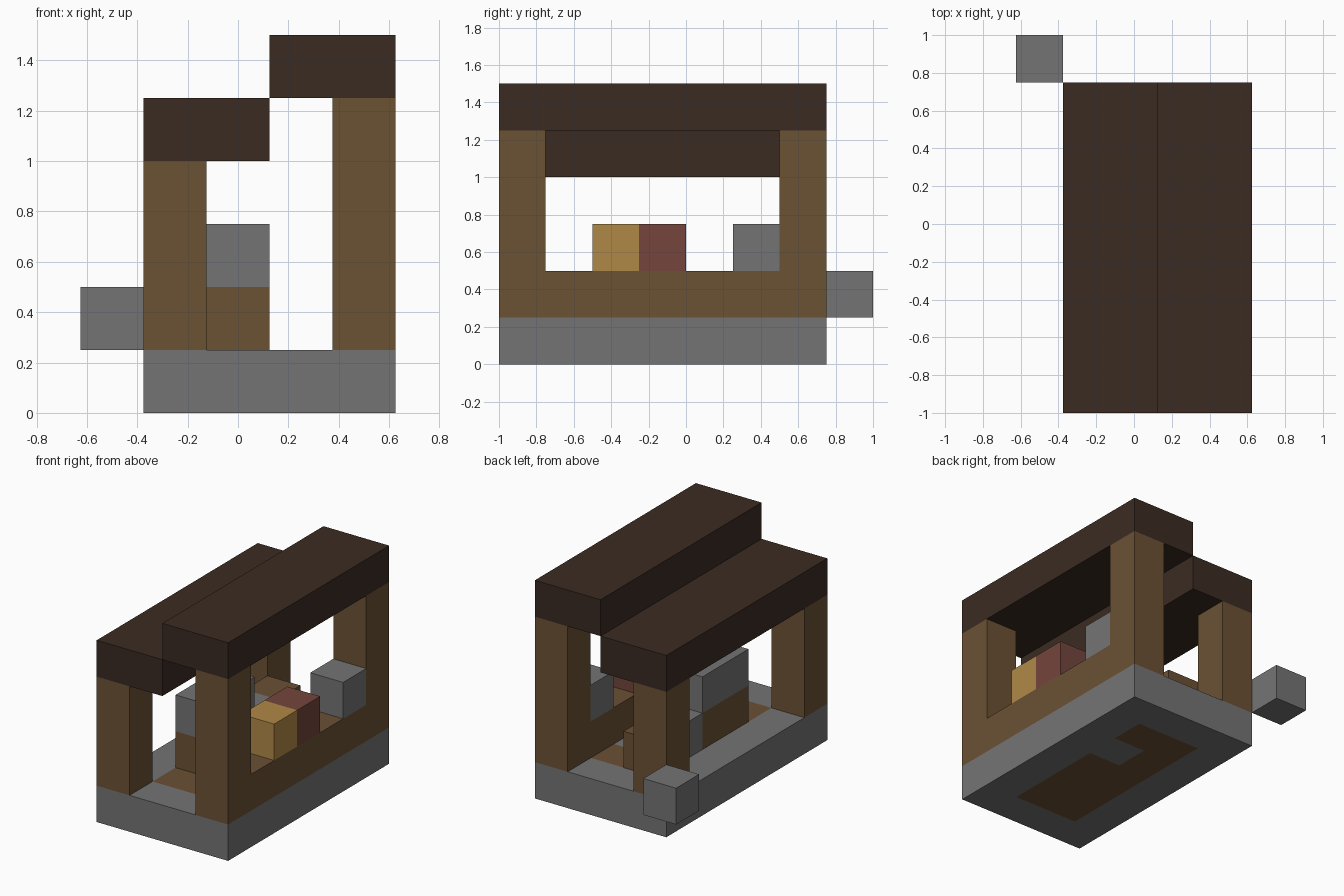
import bpy
import bmesh
from mathutils import Vector

cube = bpy.data.objects.get("Cube")
if cube:
    bpy.data.objects.remove(cube, do_unlink=True)

U = 0.25                            # one block
ORIGIN = Vector((-0.625, -1, 0))    # corner of the block grid


def material(name, rgb):
    mat = bpy.data.materials.new(name)
    mat.use_nodes = True
    mat.diffuse_color = (*rgb, 1)
    bsdf = next(n for n in mat.node_tree.nodes if n.type == 'BSDF_PRINCIPLED')
    bsdf.inputs["Base Color"].default_value = (*rgb, 1)
    bsdf.inputs["Roughness"].default_value = 0.9
    return mat


stone = material("stone grey", (0.175, 0.175, 0.175))
wood = material("wood brown", (0.147, 0.083, 0.034))
roofing = material("dark roof brown", (0.043, 0.024, 0.016))
straw = material("straw yellow", (0.434, 0.25, 0.062))
brick = material("brick red", (0.175, 0.06, 0.045))


def box(name, cell, size, *mats):
    """Box given by its first grid cell and its size in blocks."""
    bm = bmesh.new()
    bmesh.ops.create_cube(bm, size=1)
    size = Vector(size) * U
    start = ORIGIN + Vector(cell) * U
    for v in bm.verts:
        v.co = start + Vector((c + 0.5) * s for c, s in zip(v.co, size))
    mesh = bpy.data.meshes.new(name)
    bm.to_mesh(mesh)
    bm.free()
    obj = bpy.data.objects.new(name, mesh)
    bpy.context.collection.objects.link(obj)
    for m in mats:
        mesh.materials.append(m)
    return obj


# Stone foundation with a wooden floor set flush into it
base = box("foundation", (1, 0, 0), (4, 7, 1), stone, wood)
bm = bmesh.new()
bm.from_mesh(base.data)
for axis, cuts in ((0, (2, 3, 4)), (1, (1, 4, 5, 6))):
    normal = Vector((axis == 0, axis == 1, 0))
    for c in cuts:
        bmesh.ops.bisect_plane(bm, geom=bm.verts[:] + bm.edges[:] + bm.faces[:],
                               plane_co=ORIGIN + normal * c * U, plane_no=normal)
for f in bm.faces:
    x, y, _ = (f.calc_center_median() - ORIGIN) / U
    floor = 2 < x < 4 and 1 < y < 6
    notch = x > 3 and 4 < y < 5
    f.material_index = int(abs(f.normal.z) > 0.5 and floor and not notch)
bm.to_mesh(base.data)
bm.free()

# Corner posts: short on the right side, tall on the left side
for end, y in (("front", 0), ("back", 6)):
    box(f"{end}_right_post", (1, y, 1), (1, 1, 3), wood)
    box(f"{end}_left_post", (4, y, 1), (1, 1, 4), wood)

# Low side wall between the tall posts, with the goods standing on it
box("side_wall", (4, 1, 1), (1, 5, 1), wood)
box("yellow_block", (4, 2, 2), (1, 1, 1), straw)
box("red_block", (4, 3, 2), (1, 1, 1), brick)
box("wall_stone", (4, 5, 2), (1, 1, 1), stone)

# Counter in the middle
box("counter", (2, 2, 1), (1, 2, 1), wood)
box("counter_top", (2, 2, 2), (1, 2, 1), stone)
box("counter_stone", (2, 4, 1), (1, 1, 1), stone)
box("counter_end", (2, 5, 1), (1, 1, 1), wood)

# Stepped roof
box("lower_roof", (1, 0, 4), (2, 7, 1), roofing)
box("upper_roof", (3, 0, 5), (2, 7, 1), roofing)

# Loose stone at the back right corner
box("corner_stone", (0, 7, 1), (1, 1, 1), stone)
